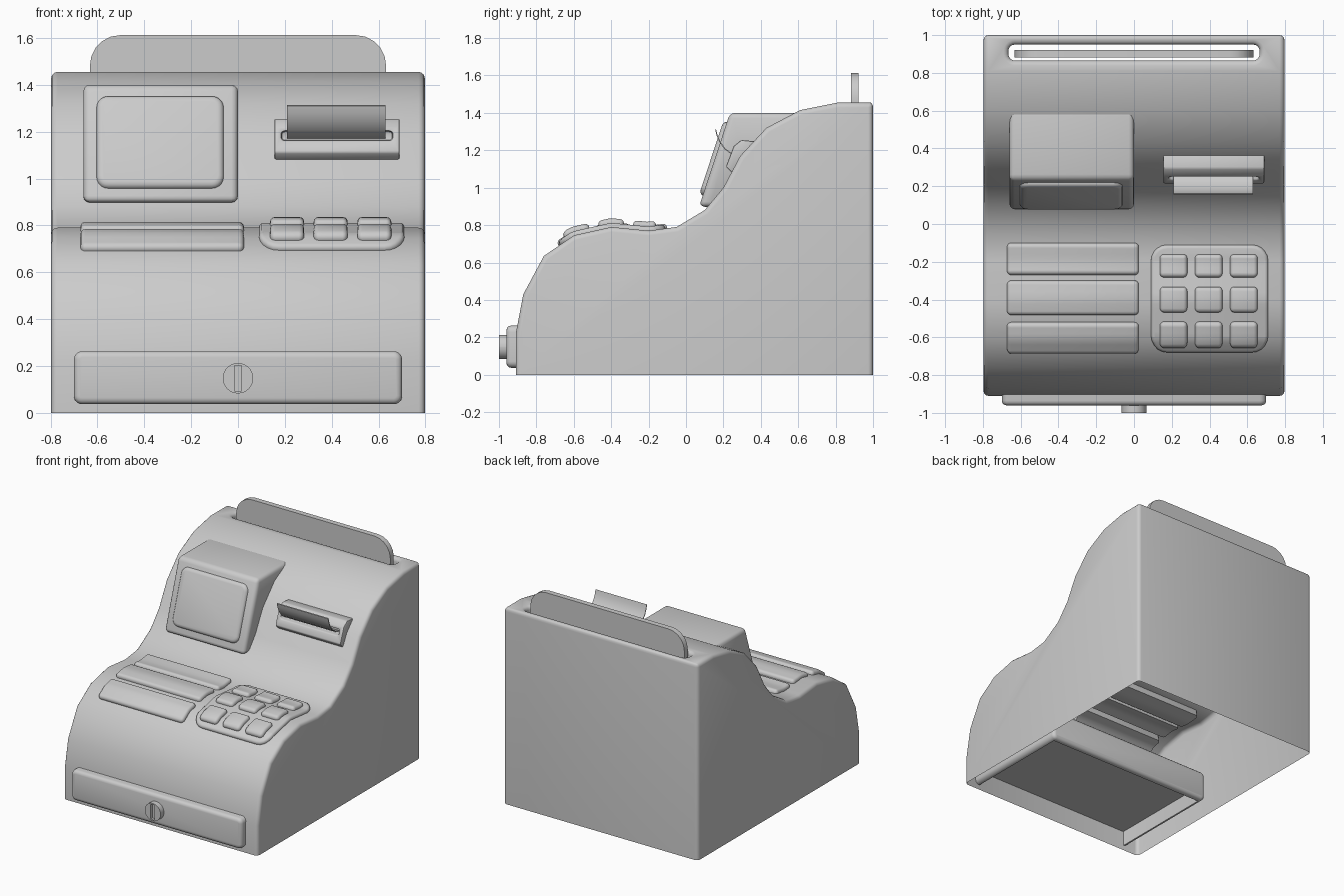
import bpy, bmesh, math
from mathutils import Vector

if "Cube" in bpy.data.objects:
    bpy.data.objects.remove(bpy.data.objects["Cube"])

# Side profile of the curved shell, front foot to back top (y, z)
PROFILE = [(-0.91, 0), (-0.91, 0.22), (-0.87, 0.43), (-0.76, 0.635), (-0.6, 0.745),
           (-0.4, 0.79), (-0.2, 0.77), (-0.05, 0.79), (0.1, 0.88), (0.2, 1.0),
           (0.29, 1.17), (0.43, 1.32), (0.61, 1.415), (0.81, 1.455), (1, 1.455)]


def to_object(name, bm):
    bmesh.ops.recalc_face_normals(bm, faces=bm.faces)
    mesh = bpy.data.meshes.new(name)
    bm.to_mesh(mesh)
    bm.free()
    ob = bpy.data.objects.new(name, mesh)
    bpy.context.collection.objects.link(ob)
    return ob


def activate(ob):
    bpy.ops.object.select_all(action='DESELECT')
    ob.select_set(True)
    bpy.context.view_layer.objects.active = ob


def cut(ob, cutter):
    mod = ob.modifiers.new("cut", 'BOOLEAN')
    mod.operation, mod.solver, mod.object = 'DIFFERENCE', 'EXACT', cutter
    activate(ob)
    bpy.ops.object.modifier_apply(modifier=mod.name)
    bpy.data.objects.remove(cutter)


def finish(ob, bevel=0, segments=3):
    activate(ob)
    if bevel:
        mod = ob.modifiers.new("bevel", 'BEVEL')
        mod.width, mod.segments = bevel, segments
        mod.limit_method, mod.angle_limit = 'ANGLE', math.radians(32)
        mod.use_clamp_overlap = False
        bpy.ops.object.modifier_apply(modifier=mod.name)
    bpy.ops.object.shade_smooth_by_angle(angle=math.radians(40))
    return ob


def prism(name, profile, x0, x1):
    """Extrude a (y, z) outline along x."""
    bm = bmesh.new()
    face = bm.faces.new([bm.verts.new((x0, y, z)) for y, z in profile])
    ext = bmesh.ops.extrude_face_region(bm, geom=[face], use_keep_orig=True)
    bmesh.ops.translate(bm, vec=(x1 - x0, 0, 0),
                        verts=[v for v in ext['geom'] if isinstance(v, bmesh.types.BMVert)])
    return to_object(name, bm)


def pad(name, u, v, r, h, place, bevel=0.0, cuts=0, steps=5, both=False):
    """Rounded rectangle u x v, raised from h[0] to h[1], rim bevelled, mapped by place."""
    bm = bmesh.new()
    verts = []
    corners = [(u[1] - r, v[1] - r), (u[0] + r, v[1] - r), (u[0] + r, v[0] + r), (u[1] - r, v[0] + r)]
    for k, (cu, cv) in enumerate(corners):
        for i in range(steps + 1):
            a = math.pi / 2 * (k + i / steps)
            verts.append(bm.verts.new((cu + r * math.cos(a), cv + r * math.sin(a), h[0])))
    face = bm.faces.new(verts)
    ext = bmesh.ops.extrude_face_region(bm, geom=[face], use_keep_orig=True)
    top = [g for g in ext['geom'] if isinstance(g, bmesh.types.BMFace)][0]
    bmesh.ops.translate(bm, vec=(0, 0, h[1] - h[0]), verts=top.verts[:])
    if bevel:
        rim = top.edges[:] + (face.edges[:] if both else [])
        bmesh.ops.bevel(bm, geom=rim, offset=bevel, segments=3, profile=0.5,
                        affect='EDGES', clamp_overlap=False)
    for i in range(1, cuts):
        bmesh.ops.bisect_plane(bm, geom=bm.verts[:] + bm.edges[:] + bm.faces[:], dist=1e-5,
                               plane_co=(0, v[0] + (v[1] - v[0]) * i / cuts, 0), plane_no=(0, 1, 0))
    for p in bm.verts:
        p.co = Vector(place(*p.co))
    return to_object(name, bm)


def height(y):
    for (y0, z0), (y1, z1) in zip(PROFILE[1:], PROFILE[2:]):
        if y <= y1:
            return z0 + (z1 - z0) * (y - y0) / (y1 - y0)
    return PROFILE[-1][1]


def on_shell(x, y, h):
    slope = (height(y + 0.06) - height(y - 0.06)) / 0.12
    n = math.hypot(slope, 1)
    return x, y - h * slope / n, height(y) + h / n


def facing_front(x, z, h):
    return x, -h, z


def on_monitor(x, z, h):
    return x, 0.08 + 0.33 * (z - 0.93) - 0.95 * h, z + 0.31 * h


# Shell: open underneath, with a slot through the top
shell = prism("register_body", PROFILE + [(1, 0)], -0.797, 0.797)
cut(shell, pad("slot_cutter", (-0.665, 0.665), (0.865, 0.95), 0.035, (1.38, 1.6), lambda *p: p))
bm = bmesh.new()
bm.from_mesh(shell.data)
floors = [f for f in bm.faces if abs(f.normal.z) > 0.99
          and min(abs(f.calc_center_median().z - z) for z in (0, 1.38)) < 1e-3]
bmesh.ops.delete(bm, geom=floors, context='FACES')
bm.to_mesh(shell.data)
bm.free()
finish(shell, 0.026)

# Sign plate standing in the slot
finish(pad("top_plate", (-0.632, 0.632), (1.3, 1.612), 0.13, (-0.922, -0.882), facing_front))

# Cash drawer, hollow underneath, and its lock
drawer = pad("cash_drawer", (-0.7, 0.7), (0.037, 0.263), 0.035, (0.05, 0.96), facing_front,
             0.025, both=True)
cut(drawer, pad("drawer_cutter", (-0.665, 0.665), (-0.92, -0.09), 0.01, (0, 0.15), lambda *p: p))
finish(drawer)
lock = pad("drawer_lock", (-0.065, 0.065), (0.083, 0.213), 0.0649, (0.94, 1.0), facing_front, steps=8)
cut(lock, pad("key_cutter", (-0.016, 0.016), (0.093, 0.203), 0.004, (0.98, 1.05), facing_front))
finish(lock)

# Monitor hood and screen
hood = prism("monitor_housing", [(0.235, 1.4), (0.6, 1.4), (0.62, 1.38), (0.32, 1.12),
                                 (0.15, 0.895), (0.07, 0.9)], -0.66, 0)
finish(hood, 0.028)
finish(pad("monitor_screen", (-0.605, -0.06), (0.957, 1.352), 0.05, (-0.03, 0.02), on_monitor, 0.025))

# Receipt printer with slot and curled paper
printer = prism("receipt_printer", [(0.25, 1.075), (0.213, 1.112), (0.255, 1.222), (0.295, 1.255),
                                    (0.37, 1.248), (0.34, 1.17)], 0.155, 0.69)
cut(printer, pad("printer_cutter", (0.185, 0.66), (1.162, 1.202), 0.015, (-0.285, -0.15),
                 facing_front))
finish(printer, 0.008, 2)
curl = [(0.28, 1.17), (0.24, 1.18), (0.205, 1.207), (0.178, 1.245), (0.163, 1.28), (0.156, 1.31)]
paper = prism("receipt_paper", curl + [(y + 0.005, z + 0.003) for y, z in reversed(curl)], 0.21, 0.63)
finish(paper)

# Three long bars on the left of the desk
for i, span in enumerate([(-0.27, -0.1), (-0.48, -0.3), (-0.68, -0.52)]):
    finish(pad(f"bar_{i + 1}", (-0.672, 0.025), span, 0.022, (-0.05, 0.026), on_shell, 0.02, 6))

# Keypad base and nine keys
finish(pad("keypad_base", (0.09, 0.71), (-0.675, -0.11), 0.085, (-0.04, 0.022), on_shell, 0.018, 20))
for row, span in enumerate([(-0.285, -0.158), (-0.462, -0.335), (-0.64, -0.512)]):
    for col in range(3):
        x = 0.137 + 0.186 * col
        finish(pad(f"key_{row + 1}_{col + 1}", (x, x + 0.145), span, 0.022, (0, 0.047),
                   on_shell, 0.02, 5))
